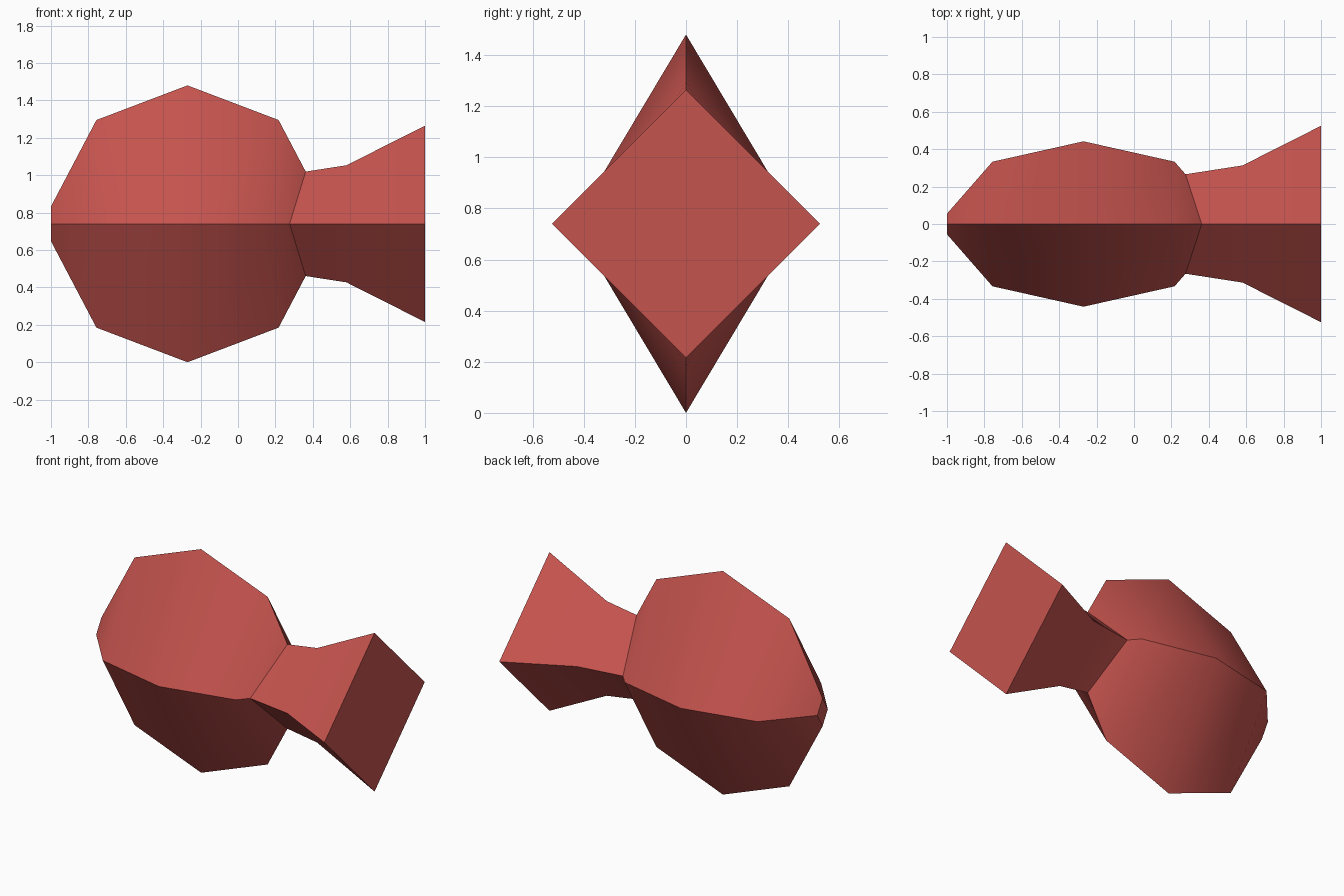
import bpy, bmesh, math

if "Cube" in bpy.data.objects:
    bpy.data.objects.remove(bpy.data.objects["Cube"])

CENTRE_Z = 0.74

red = bpy.data.materials.new("coral red")
red.diffuse_color = (0.56, 0.087, 0.076, 1)
red.use_nodes = True
red.node_tree.nodes["Principled BSDF"].inputs["Base Color"].default_value = red.diffuse_color


def diamond_loft(name, sections):
    """Loft diamond cross-sections (x, half depth, half height) along x."""
    bm = bmesh.new()
    rings = [[bm.verts.new((x, y, CENTRE_Z + z))
              for y, z in ((-hy, 0), (0, hz), (hy, 0), (0, -hz))]
             for x, hy, hz in sections]
    for a, b in zip(rings, rings[1:]):
        for i in range(4):
            j = (i + 1) % 4
            bm.faces.new((a[i], a[j], b[j], b[i]))
    bm.faces.new(rings[0])
    bm.faces.new(rings[-1])
    bmesh.ops.recalc_face_normals(bm, faces=bm.faces)
    mesh = bpy.data.meshes.new(name)
    bm.to_mesh(mesh)
    bm.free()
    mesh.materials.append(red)
    obj = bpy.data.objects.new(name, mesh)
    bpy.context.collection.objects.link(obj)
    bpy.ops.object.select_all(action='DESELECT')
    obj.select_set(True)
    bpy.context.view_layer.objects.active = obj
    bpy.ops.object.shade_smooth_by_angle(angle=math.radians(40))


# Flattened fish body, symmetric about its widest section
body_mid = -0.27
half = [(-0.73, 0.055, 0.093), (-0.487, 0.333, 0.555), (0, 0.442, 0.74)]
body = half + [(-x, y, z) for x, y, z in half[-2::-1]]
diamond_loft("fish_body", [(body_mid + x, y, z) for x, y, z in body])

# Flared tail, its narrow end buried in the body
diamond_loft("fish_tail", [(0.16, 0.248, 0.248), (0.58, 0.313, 0.313),
                           (1.0, 0.525, 0.525)])
